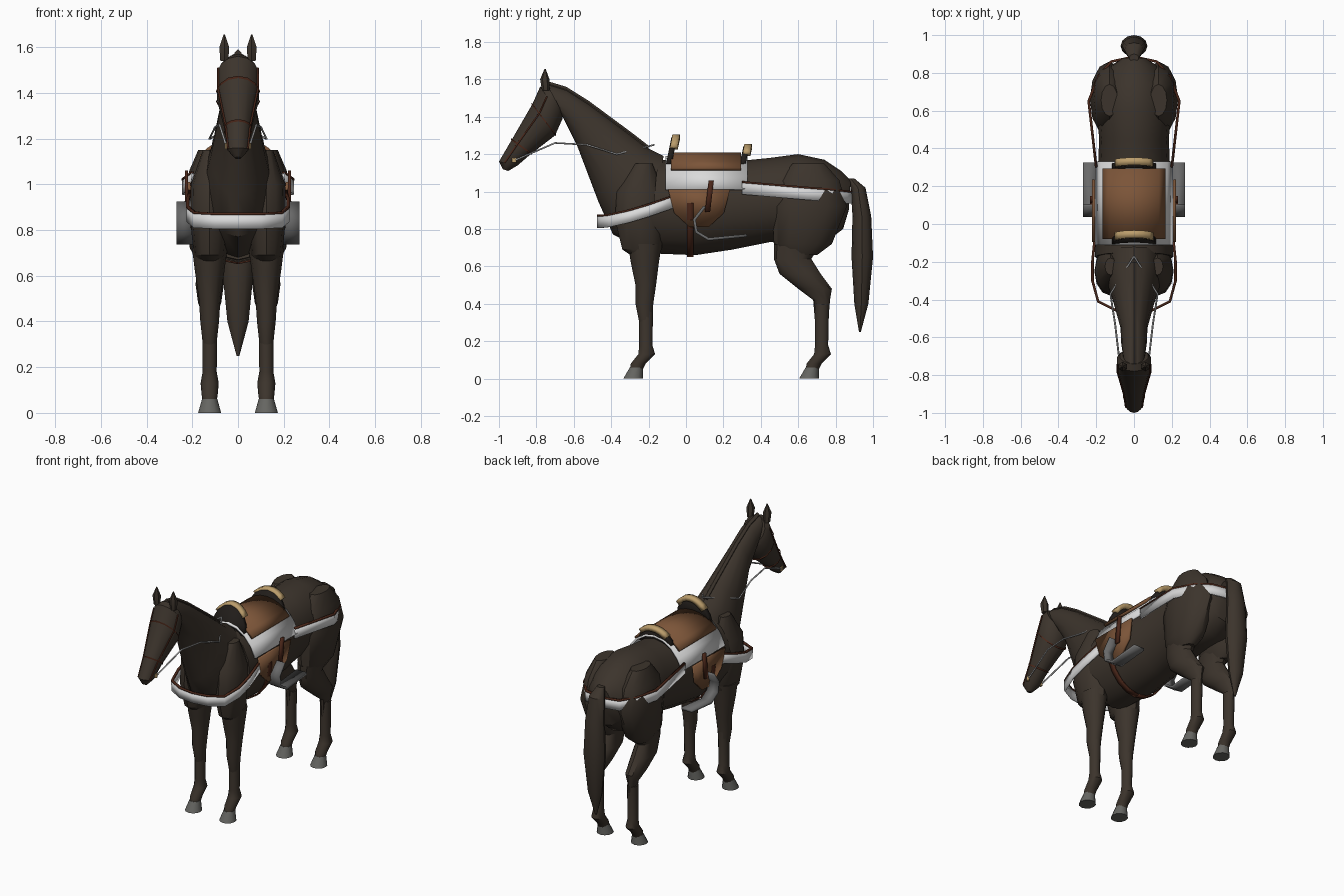
import bpy, bmesh
from math import sin, cos, pi, radians
from mathutils import Vector

cube = bpy.data.objects.get("Cube")
if cube:
    bpy.data.objects.remove(cube, do_unlink=True)

made = []


def material(name, *color):
    mat = bpy.data.materials.new(name)
    mat.use_nodes = True
    mat.diffuse_color = (*color, 1)
    mat.node_tree.nodes["Principled BSDF"].inputs["Base Color"].default_value = (*color, 1)
    return mat


COAT = material("dark brown coat", .045, .034, .025)
HOOF = material("hoof grey", .13, .13, .12)
WHITE = material("white cloth", .7, .7, .7)
LEATHER = material("saddle leather", .2, .09, .04)
TAN = material("tan trim", .5, .34, .15)
RED = material("dark red strap", .07, .02, .01)
BLACK = material("black leather", .015, .012, .01)
STEEL = material("stirrup grey", .14, .14, .14)
REIN = material("rein grey", .4, .4, .4)


def finish(name, bm, mat, thick=0):
    """Turn a bmesh into an object, optionally thickened."""
    bmesh.ops.recalc_face_normals(bm, faces=bm.faces)
    mesh = bpy.data.meshes.new(name)
    bm.to_mesh(mesh)
    bm.free()
    mesh.materials.append(mat)
    obj = bpy.data.objects.new(name, mesh)
    bpy.context.collection.objects.link(obj)
    if thick:
        solid = obj.modifiers.new("thickness", "SOLIDIFY")
        solid.thickness = thick
        solid.offset = 0
    made.append(obj)


def loft(name, rings, ratio, mat, x=0, sides=14, capped=True):
    """Join oval rings, each spanning two (y, z) points; ratio sets the half width."""
    bm = bmesh.new()
    loops = []
    for front_y, front_z, back_y, back_z in rings:
        front, back = Vector((x, front_y, front_z)), Vector((x, back_y, back_z))
        middle, half = (front + back) / 2, (front - back) / 2
        across = Vector((ratio * (front - back).length, 0, 0))
        turns = [2 * pi * i / sides for i in range(sides)]
        loops.append([bm.verts.new(middle + half * cos(t) + across * sin(t)) for t in turns])
    for low, high in zip(loops, loops[1:]):
        for i in range(sides):
            bm.faces.new((low[i - 1], low[i], high[i], high[i - 1]))
    if capped:
        bm.faces.new(loops[0])
        bm.faces.new(loops[-1])
    finish(name, bm, mat)


def limb(name, levels, ratio, mat=COAT, x=0, heel=0, sides=12):
    """Upright loft from level rings: front y, back y, height."""
    rings = [(front + heel, z, back + heel, z) for front, back, z in levels]
    loft(name, rings, ratio, mat, x, sides)


def sheet(name, rows, mat, thick):
    """Thin surface through rows of points."""
    bm = bmesh.new()
    grid = [[bm.verts.new(point) for point in row] for row in rows]
    for near, far in zip(grid, grid[1:]):
        for i in range(len(near) - 1):
            bm.faces.new((near[i], near[i + 1], far[i + 1], far[i]))
    finish(name, bm, mat, thick)


def slab(name, outline, mat, thick):
    bm = bmesh.new()
    bm.faces.new([bm.verts.new(point) for point in outline])
    finish(name, bm, mat, thick)


def cord(name, path, mat):
    """Thin round line through points."""
    curve = bpy.data.curves.new(name, "CURVE")
    curve.dimensions = "3D"
    curve.bevel_depth = .005
    curve.bevel_resolution = 1
    spline = curve.splines.new("POLY")
    spline.points.add(len(path) - 1)
    for target, point in zip(spline.points, path):
        target.co = (*point, 1)
    curve.materials.append(mat)
    obj = bpy.data.objects.new(name, curve)
    bpy.context.collection.objects.link(obj)


def arc(start, end, steps):
    return [radians(start + (end - start) * i / steps) for i in range(steps + 1)]


def barrel_shell(name, front, back, scale, angle, mat, thick, steps=8):
    """Cover wrapped over the barrel of the body, up to an angle from the spine."""
    rows = [[(.215 * scale * sin(t), y, .92 + .265 * scale * cos(t))
             for t in arc(-angle, angle, steps)] for y in (front, back)]
    sheet(name, rows, mat, thick)


# Trunk, neck, mane, head and tail
loft("trunk", [(.88, 1.06, .87, .9), (.83, 1.11, .84, .8), (.74, 1.17, .75, .73),
               (.6, 1.2, .6, .72), (.45, 1.18, .45, .73), (.25, 1.16, .25, .69),
               (.05, 1.16, .05, .66), (-.15, 1.17, -.2, .67)], .41, COAT, sides=16)
neck = [(-.12, 1.19, -.2, .68), (-.2, 1.23, -.39, .77), (-.29, 1.3, -.47, .95),
        (-.52, 1.47, -.58, 1.24), (-.64, 1.545, -.62, 1.32), (-.74, 1.575, -.66, 1.4)]
loft("neck", neck, .3, COAT, sides=16)
loft("mane", [(y, z + .015, y, z - .04) for y, z, *throat in neck[1:]], .3, COAT, sides=6)
head = [(-.74, 1.57, -.66, 1.42), (-.78, 1.56, -.66, 1.39), (-.82, 1.47, -.7, 1.3),
        (-.93, 1.28, -.83, 1.2), (-1, 1.16, -.9, 1.14), (-.98, 1.12, -.95, 1.11)]
loft("head", head, .45, COAT)
limb("tail", [(.86, .9, 1.07), (.88, .96, 1.02), (.89, .99, .87), (.885, 1, .65),
              (.9, .975, .4), (.925, .935, .25)], .62)

# Legs, hooves and ears
for side, sign in (("left", 1), ("right", -1)):
    leg_x = sign * .124
    limb(side + "_shoulder", [(-.28, -.16, .65), (-.34, -.13, .69), (-.38, -.12, .85),
                              (-.37, -.12, 1), (-.27, -.18, 1.15)], .33, x=leg_x)
    limb(side + "_forearm", [(-.31, -.13, .72), (-.295, -.145, .62), (-.27, -.16, .5),
                             (-.27, -.175, .4), (-.25, -.18, .3)], .43, x=leg_x)
    limb(side + "_thigh", [(.53, .7, .66), (.47, .78, .72), (.46, .86, .92),
                           (.5, .82, 1.06), (.57, .74, 1.15)], .26, x=sign * .13)
    limb(side + "_gaskin", [(.47, .72, .72), (.47, .67, .64), (.5, .72, .56), (.6, .78, .48),
                            (.68, .77, .42), (.69, .76, .3)], .28, x=leg_x)
    for place, heel in (("front", -.23), ("hind", .71)):
        limb(f"{side}_{place}_cannon", [(-.02, .055, .4), (-.02, .05, .18), (-.025, .065, .13),
                                        (-.065, .015, .08), (-.07, 0, .05)], .44, COAT, leg_x, heel)
        limb(f"{side}_{place}_hoof", [(-.105, 0, 0), (-.07, 0, .06)], .48, HOOF, leg_x, heel)
    limb(side + "_ear", [(-.77, -.73, 1.54), (-.78, -.73, 1.6), (-.757, -.75, 1.655)],
         .5, x=sign * .06, sides=6)

# Saddle cloth, seat and girth
barrel_shell("saddle_cloth", -.11, .33, 1, 70, WHITE, .012)
barrel_shell("seat", -.08, .295, 1.06, 45, LEATHER, .018)
barrel_shell("girth", .005, .04, 1, 180, RED, .008, 20)

# Pommel and cantle: leaning arches with tan caps
for name, foot, height in (("pommel", -.095, .16), ("cantle", .3, .11)):
    def arch(start, end, shift=0):
        return [(.12 * cos(t), foot + shift + .2 * height * sin(t), 1.13 + height * sin(t))
                for t in arc(start, end, 8)]
    slab(name, arch(0, 180), BLACK, .03)
    sheet(name + "_cap", [arch(40, 140, shift) for shift in (-.01, .03)], TAN, .03)

# Saddle flaps, stirrup leathers and stirrups
iron = [(.1, .92), (.045, .85), (.055, .785), (.12, .745), (.325, .765)]
for side, sign in (("left", 1), ("right", -1)):
    slab(side + "_saddle_flap", [(sign * (.215 + .016 * sin(t)), .07 + .165 * cos(t), 1.01 + .21 * sin(t))
                                 for t in arc(180, 360, 5)], LEATHER, .014)
    sheet(side + "_stirrup_leather", [[(sign * .226, y + edge, z) for edge in (-.014, .014)]
                                      for y, z in ((.135, 1.06), (.115, .89))], RED, .014)
    sheet(side + "_stirrup", [[(sign * x, y, z) for x in (.195, .27)] for y, z in iron], STEEL, .016)

# Breast and rump straps with red upper edging
straps = {
    "breast_strap": [(.2, 0, 1), (.22, -.2, .93), (.22, -.3, .9), (.19, -.41, .875),
                     (.1, -.455, .87), (0, -.47, .87)],
    "rump_strap": [(.2, .3, 1.05), (.24, .65, 1.02), (.19, .78, 1.01), (.12, .86, 1), (0, .885, 1)]}
for name, half in straps.items():
    path = half + [(-x, y, z) for x, y, z in half[-2::-1]]
    sheet(name, [[(x, y, z), (x, y, z - .065)] for x, y, z in path], WHITE, .01)
    sheet(name + "_edge", [[(x, y, z + .006), (x, y, z - .004)] for x, y, z in path], RED, .014)

# Bridle bands, cheek straps, bit and reins
for name, ring in (("browband", head[2]), ("noseband", head[3])):
    front_y, front_z, back_y, back_z = ring
    loft(name, [(front_y - .005, front_z + rise, back_y + .005, back_z + rise)
                for rise in (.005, -.005)], .46, RED, capped=False)
for side, sign in (("left", 1), ("right", -1)):
    cheek = []
    for front_y, front_z, back_y, back_z in head[1:5]:
        front, back = Vector((0, front_y, front_z)), Vector((0, back_y, back_z))
        cheek.append(front.lerp(back, .3) + Vector((sign * .42 * (front - back).length, 0, 0)))
    cord(side + "_cheek_strap", cheek, RED)
    rein = [(.05, -.92, 1.165), (.08, -.7, 1.26), (.1, -.53, 1.25), (.125, -.37, 1.2), (0, -.17, 1.25)]
    cord(side + "_rein", [(sign * x, y, z) for x, y, z in rein], REIN)
    limb(side + "_bit", [(-.93, -.905, 1.155), (-.93, -.905, 1.18)], .3, TAN, sign * .05)

# Smooth shading with sharp edges kept
bpy.ops.object.select_all(action="DESELECT")
for obj in made:
    obj.select_set(True)
bpy.context.view_layer.objects.active = made[0]
bpy.ops.object.shade_smooth_by_angle(angle=radians(35))
